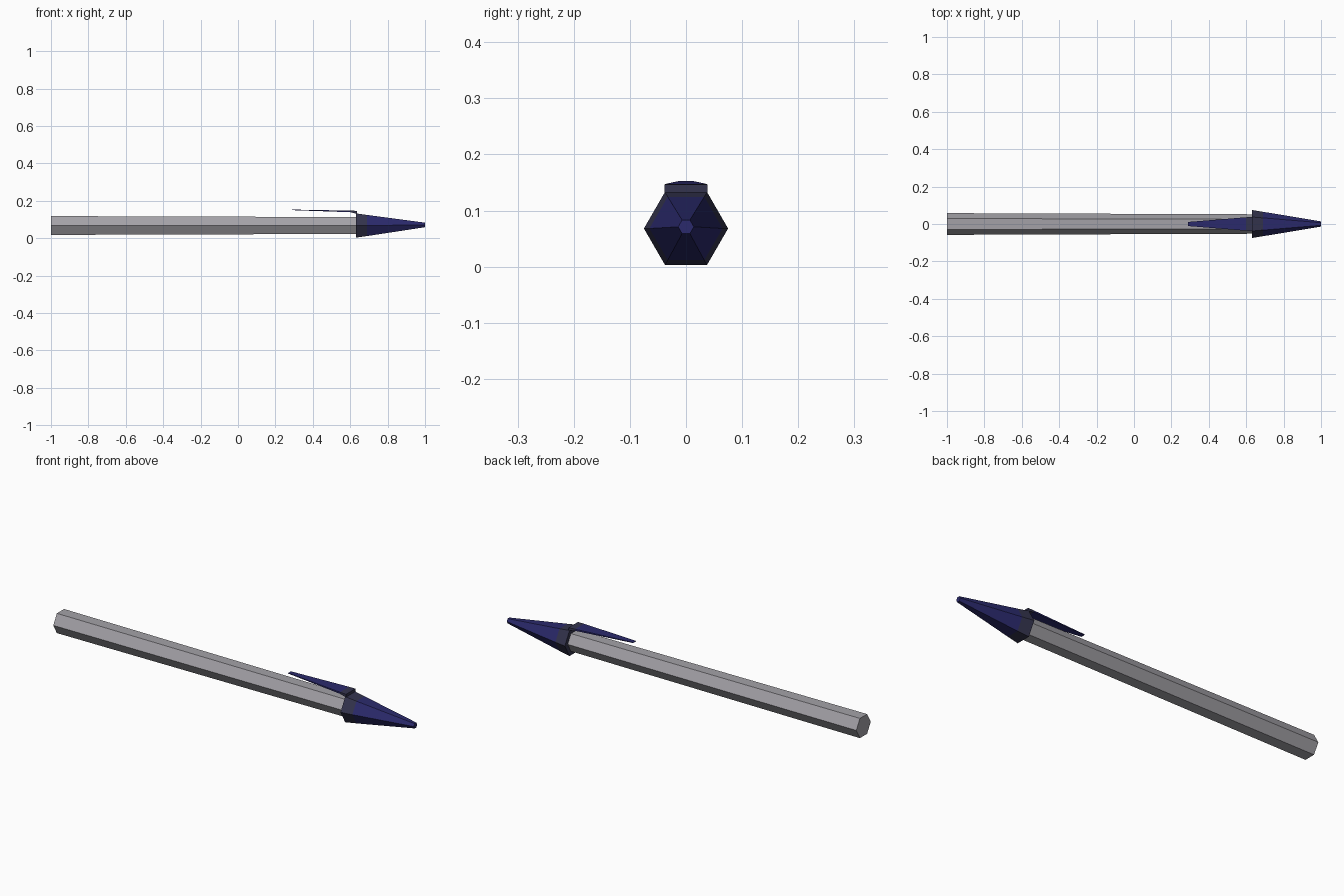
import bpy, bmesh, math

if "Cube" in bpy.data.objects:
    bpy.data.objects.remove(bpy.data.objects["Cube"])

AXIS_Z = 0.068  # height of the pen's long axis


def material(name, rgb):
    m = bpy.data.materials.new(name)
    m.diffuse_color = (*rgb, 1)
    m.use_nodes = True
    m.node_tree.nodes["Principled BSDF"].inputs["Base Color"].default_value = m.diffuse_color
    return m


grey = material("grey barrel", (0.37, 0.36, 0.39))
navy = material("navy", (0.024, 0.023, 0.15))
slate = material("dark slate", (0.034, 0.034, 0.075))


def loft(name, rings, mats, rule=lambda c: 0):
    """Skin equal-sized point rings, cap both ends, colour faces by a rule."""
    bm = bmesh.new()
    loops = [[bm.verts.new(p) for p in ring] for ring in rings]
    n = len(loops[0])
    for a, b in zip(loops, loops[1:]):
        for i in range(n):
            j = (i + 1) % n
            bm.faces.new((a[i], a[j], b[j], b[i]))
    bm.faces.new(loops[0])
    bm.faces.new(loops[-1])
    bmesh.ops.recalc_face_normals(bm, faces=bm.faces)
    for f in bm.faces:
        f.material_index = rule(f.calc_center_median())
    me = bpy.data.meshes.new(name)
    bm.to_mesh(me)
    bm.free()
    for m in mats:
        me.materials.append(m)
    ob = bpy.data.objects.new(name, me)
    bpy.context.collection.objects.link(ob)
    return ob


def hexagon(x, r, z=AXIS_Z):
    return [(x, r * math.cos(k * math.pi / 3), z + r * math.sin(k * math.pi / 3))
            for k in range(6)]


def rect(x, half_y, z0, z1):
    return [(x, -half_y, z0), (x, half_y, z0), (x, half_y, z1), (x, -half_y, z1)]


# Six-sided barrel, narrowing slightly towards the head
loft("barrel", [hexagon(-1, 0.058), hexagon(0.64, 0.052)], [grey])

# Tapered six-sided head with a slate band at its wide end
loft("head", [hexagon(0.63, 0.075), hexagon(0.69, 0.0652), hexagon(1.0, 0.014, 0.071)],
     [navy, slate], lambda c: 1 if c.x < 0.68 else 0)

# Thin pointed clip running back over the barrel, with a slate root
loft("clip", [rect(0.29, 0.011, 0.150, 0.153), rect(0.60, 0.036, 0.139, 0.1475),
              rect(0.635, 0.038, 0.131, 0.1465)],
     [navy, slate], lambda c: 1 if c.x > 0.61 else 0)
